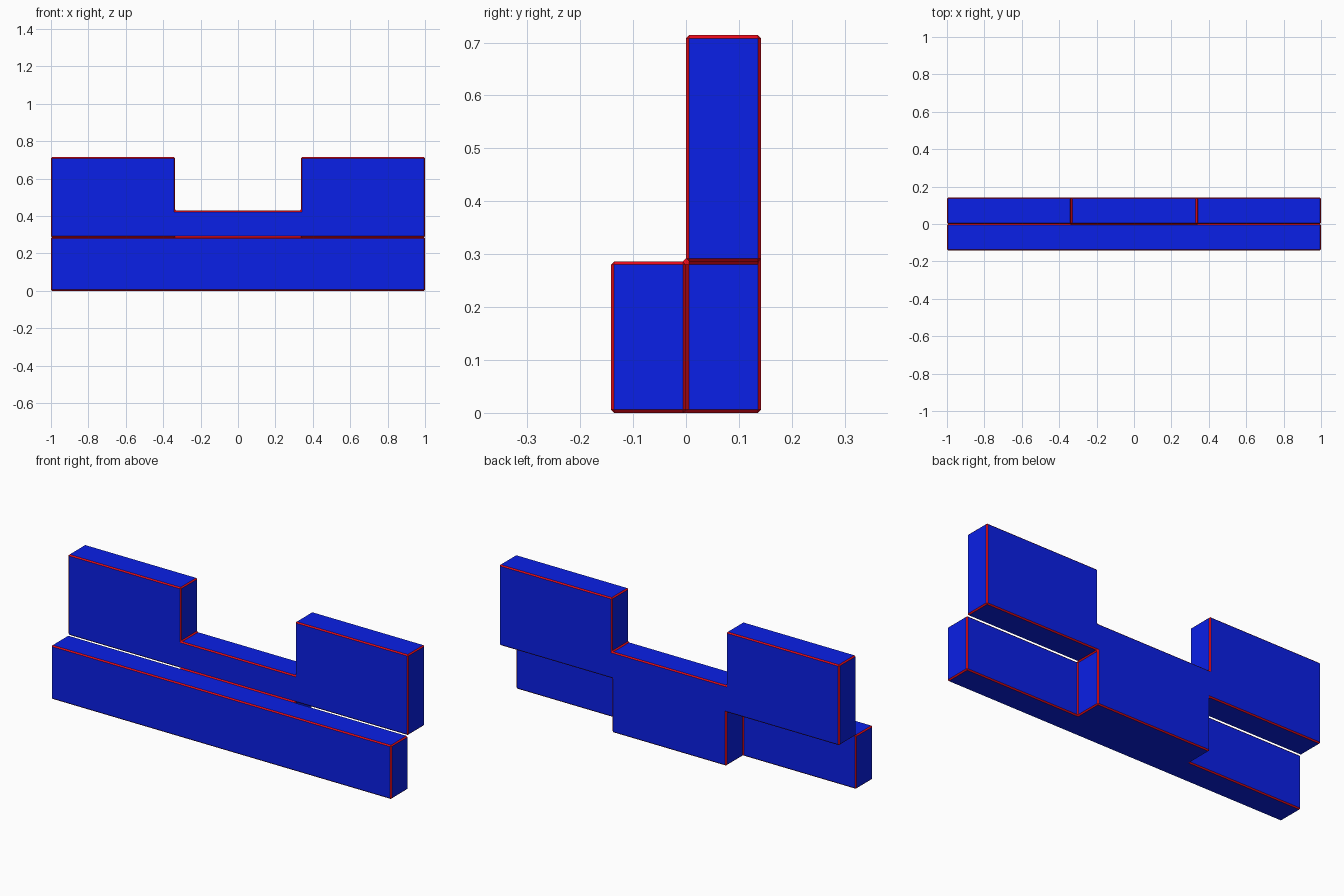
import bpy, bmesh

if "Cube" in bpy.data.objects:
    bpy.data.objects.remove(bpy.data.objects["Cube"])

# Grid planes of the notched block, and the solid cells between them
A, D, H = 0.336, 0.142, 0.286
XS = [-1, -A, A, 1]
YS = [-D, 0, D]
ZS = [0, H, 0.428, 0.714]
solid = {(i, 0, 0) for i in range(3)}            # front slab
solid |= {(1, 1, 0), (1, 1, 1)}                  # middle of the back bar
solid |= {(i, 1, k) for i in (0, 2) for k in (1, 2)}  # raised ends


def material(name, colour):
    m = bpy.data.materials.new(name)
    m.diffuse_color = (*colour, 1)
    m.use_nodes = True
    m.node_tree.nodes["Principled BSDF"].inputs["Base Color"].default_value = m.diffuse_color
    return m


bm = bmesh.new()
verts = {}


def corner(idx, cell):
    # Slab and raised ends only touch along an edge, so keep their end corners apart
    split = idx[0] in (0, 3) and idx[1] == 1 and idx[2] == 1
    key = (idx, cell[1] if split else -1)
    if key not in verts:
        verts[key] = bm.verts.new((XS[idx[0]], YS[idx[1]], ZS[idx[2]]))
    return verts[key]


# Outer skin: one face wherever a solid cell meets air
for cell in sorted(solid):
    for axis in range(3):
        u, v = (axis + 1) % 3, (axis + 2) % 3
        for side in (0, 1):
            near = list(cell)
            near[axis] += 1 if side else -1
            if tuple(near) in solid:
                continue
            ring = []
            for du, dv in ((0, 0), (1, 0), (1, 1), (0, 1)):
                p = list(cell)
                p[axis] += side
                p[u] += du
                p[v] += dv
                ring.append(corner(tuple(p), cell))
            bm.faces.new(ring if side else ring[::-1])

# Merge coplanar faces, then chamfer every real edge in the accent colour
bm.normal_update()
bmesh.ops.dissolve_limit(bm, angle_limit=0.02, verts=bm.verts[:], edges=bm.edges[:])
bm.normal_update()
sharp = [e for e in bm.edges if e.calc_face_angle(0) > 0.5]
bmesh.ops.bevel(bm, geom=sharp, offset=0.006, offset_type='OFFSET',
                segments=1, profile=0.5, affect='EDGES', material=1,
                clamp_overlap=True)

mesh = bpy.data.meshes.new("notched_block")
bm.to_mesh(mesh)
bm.free()
mesh.materials.append(material("blue_face", (0.003, 0.014, 0.8)))
mesh.materials.append(material("red_edge", (0.8, 0.003, 0.01)))
block = bpy.data.objects.new("notched_block", mesh)
bpy.context.collection.objects.link(block)
